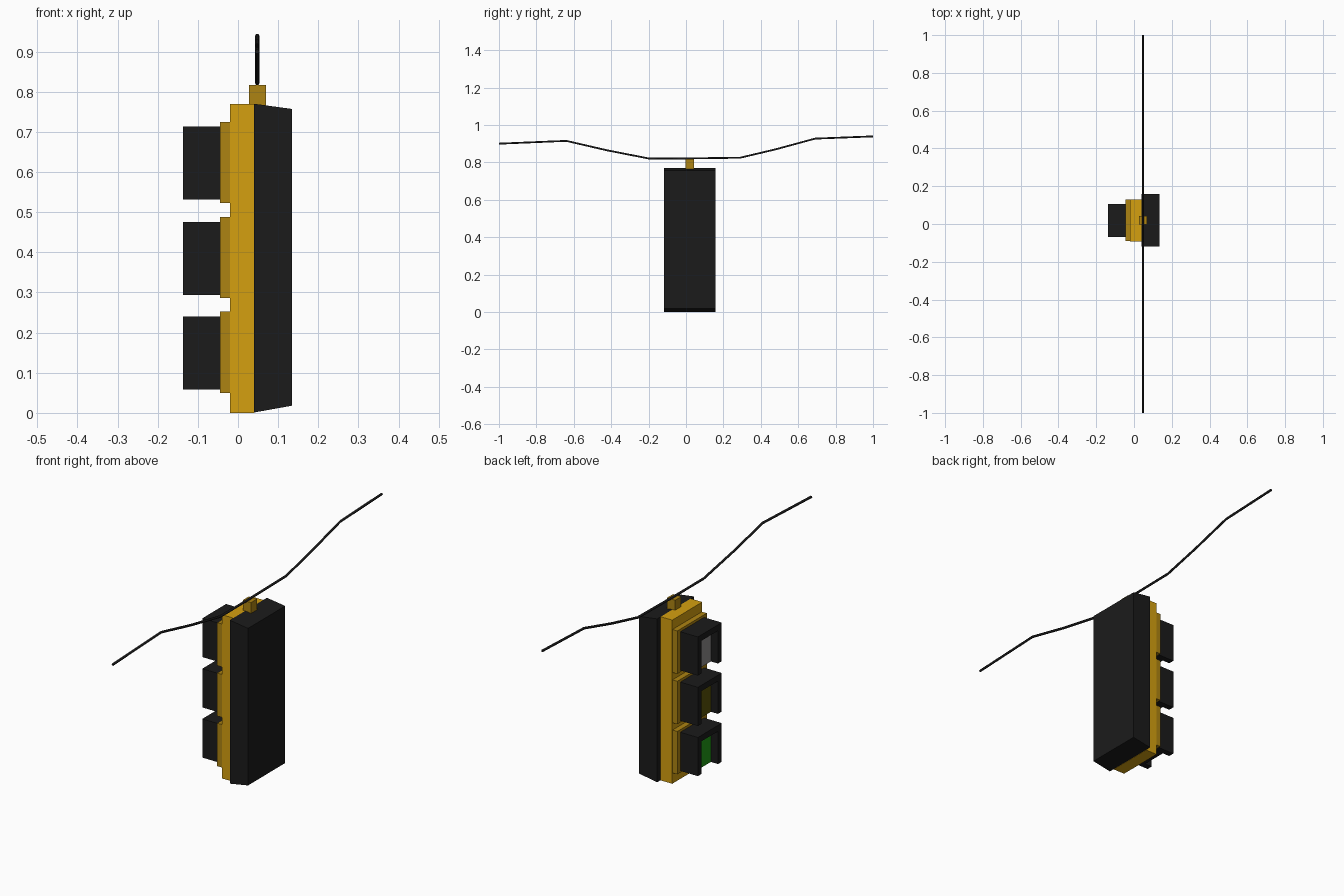
import bpy, bmesh

if "Cube" in bpy.data.objects:
    bpy.data.objects.remove(bpy.data.objects["Cube"])


def material(name, rgb):
    m = bpy.data.materials.new(name)
    m.diffuse_color = (*rgb, 1)
    m.use_nodes = True
    m.node_tree.nodes["Principled BSDF"].inputs["Base Color"].default_value = m.diffuse_color
    return m


BLACK = material("black", (0.011, 0.011, 0.011))
YELLOW = material("yellow", (0.66, 0.35, 0.005))
DARK_YELLOW = material("dark_yellow", (0.42, 0.23, 0.006))


def finish(name, bm, *mats):
    bmesh.ops.recalc_face_normals(bm, faces=bm.faces)
    me = bpy.data.meshes.new(name)
    bm.to_mesh(me)
    bm.free()
    for m in mats:
        me.materials.append(m)
    ob = bpy.data.objects.new(name, me)
    bpy.context.collection.objects.link(ob)
    return ob


def prism(name, profile, axis, lo, hi, *mats):
    """Extrude a profile along x or y; the lo cap takes the last material."""
    bm = bmesh.new()
    place = (lambda a, b: (lo, a, b)) if axis == "x" else (lambda a, b: (a, lo, b))
    cap = bm.faces.new([bm.verts.new(place(a, b)) for a, b in profile])
    ext = bmesh.ops.extrude_face_region(bm, geom=[cap], use_keep_orig=True)["geom"]
    vec = (hi - lo, 0, 0) if axis == "x" else (0, hi - lo, 0)
    bmesh.ops.translate(bm, vec=vec, verts=[g for g in ext if isinstance(g, bmesh.types.BMVert)])
    cap.material_index = len(mats) - 1
    return finish(name, bm, *mats)


def box(name, x, y, z, *mats):
    rect = [(y[0], z[0]), (y[1], z[0]), (y[1], z[1]), (y[0], z[1])]
    return prism(name, rect, "x", x[0], x[1], *mats)


# Housing and tapered black back shell
box("housing", (-0.02, 0.04), (-0.092, 0.131), (0, 0.77), YELLOW)
prism("back_shell", [(0.04, 0.001), (0.135, 0.018), (0.135, 0.757), (0.04, 0.77)],
      "y", -0.118, 0.158, BLACK)

# Three lamp sections: panel, hood open below, recessed lens
Y0, Y1, T = -0.07, 0.107, 0.028
lamps = [("green", 0.05, (0.015, 0.33, 0.008)),
         ("amber", 0.286, (0.10, 0.085, 0.002)),
         ("white", 0.523, (0.27, 0.26, 0.26))]
for name, z, rgb in lamps:
    box(name + "_panel", (-0.045, -0.02), (-0.09, 0.129), (z, z + 0.202), DARK_YELLOW)
    lo, hi = z + 0.008, z + 0.19
    hood = [(Y0, lo), (Y0, hi), (Y1, hi), (Y1, lo),
            (Y1 - T, lo), (Y1 - T, hi - T), (Y0 + T, hi - T), (Y0 + T, lo)]
    prism(name + "_hood", hood, "x", -0.137, -0.045, BLACK)
    box(name + "_lens", (-0.1, -0.045), (Y0 + T, Y1 - T), (lo, hi - T),
        BLACK, material(name + "_light", rgb))

# Hanger bracket on top
box("hanger", (0.027, 0.07), (-0.003, 0.042), (0.752, 0.817), DARK_YELLOW)

# Sagging support cable
path = [(-1, 0.9), (-0.64, 0.915), (-0.42, 0.864), (-0.2, 0.821), (0, 0.821),
        (0.29, 0.825), (0.48, 0.87), (0.69, 0.927), (1, 0.939)]
cu = bpy.data.curves.new("cable", "CURVE")
cu.dimensions = "3D"
cu.bevel_depth = 0.0055
cu.bevel_resolution = 1
cu.use_fill_caps = True
sp = cu.splines.new("POLY")
sp.points.add(len(path) - 1)
for p, (y, z) in zip(sp.points, path):
    p.co = (0.048, y, z, 1)
cu.materials.append(BLACK)
bpy.context.collection.objects.link(bpy.data.objects.new("cable", cu))
